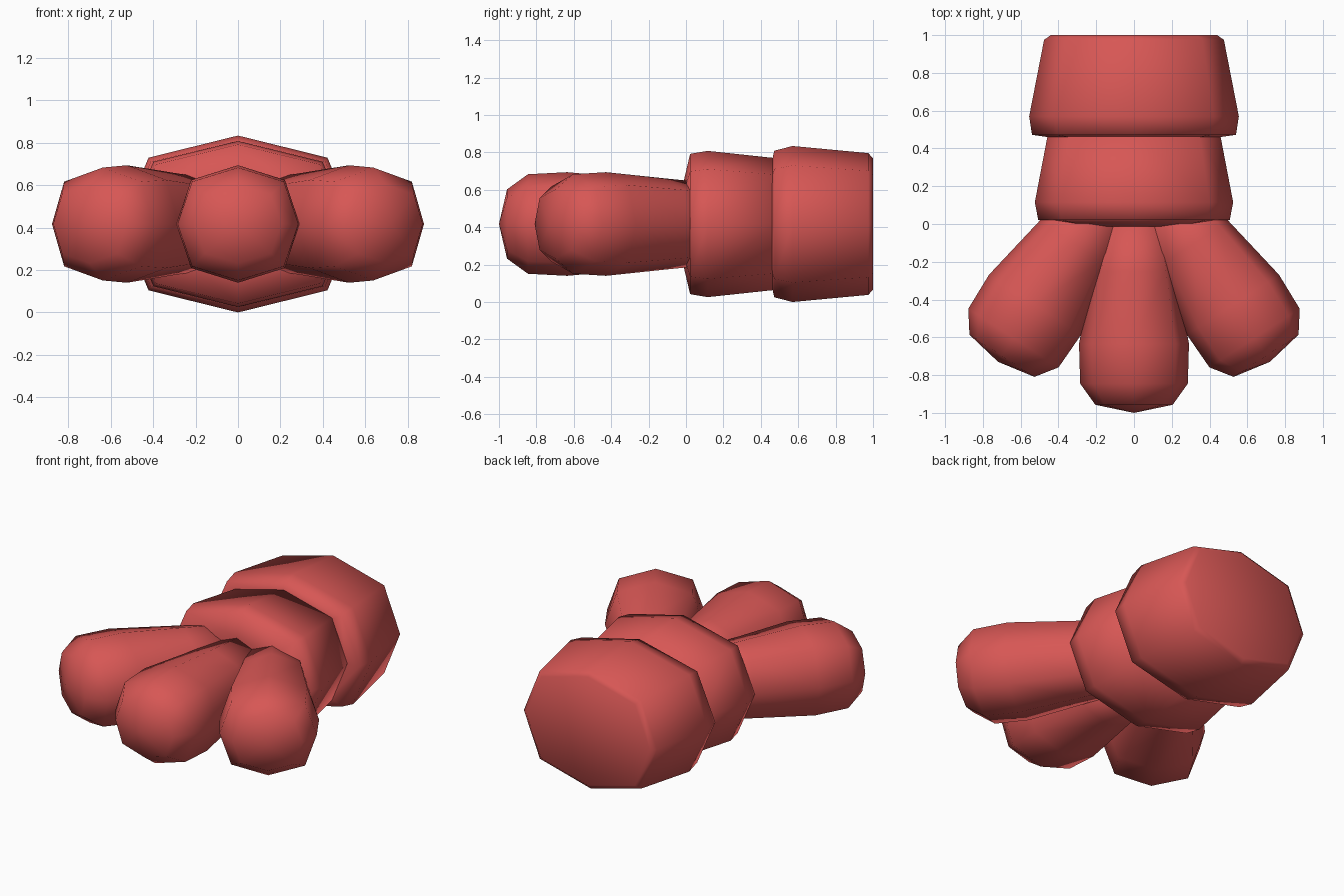
import bpy, bmesh, math
from mathutils import Matrix

if "Cube" in bpy.data.objects:
    bpy.data.objects.remove(bpy.data.objects["Cube"])

CZ = 0.417  # height of the arm axis
SECTION = [(1, 0), (.76, .75), (0, 1), (-.76, .75),
           (-1, 0), (-.76, -.75), (0, -1), (.76, -.75)]

red = bpy.data.materials.new("red")
red.diffuse_color = (0.68, 0.095, 0.09, 1)
red.use_nodes = True
red.node_tree.nodes["Principled BSDF"].inputs["Base Color"].default_value = red.diffuse_color


def loft(name, rings, start=None, tip=None, matrix=Matrix()):
    """Eight-sided tube along y; rings are (y, half width, half height)."""
    bm = bmesh.new()
    loops = [[bm.verts.new((sx * w, y, sz * h)) for sx, sz in SECTION]
             for y, w, h in rings]
    for a, b in zip(loops, loops[1:]):
        for i in range(8):
            j = (i + 1) % 8
            bm.faces.new((a[i], a[j], b[j], b[i]))
    for loop, y in ((loops[0], start), (loops[-1], tip)):
        if y is None:
            bm.faces.new(loop)
        else:
            v = bm.verts.new((0, y, 0))
            for i in range(8):
                bm.faces.new((loop[i], loop[(i + 1) % 8], v))
    bmesh.ops.recalc_face_normals(bm, faces=bm.faces[:])
    bm.transform(Matrix.Translation((0, 0, CZ)) @ matrix)
    me = bpy.data.meshes.new(name)
    bm.to_mesh(me)
    bm.free()
    for p in me.polygons:
        p.use_smooth = True
    me.materials.append(red)
    ob = bpy.data.objects.new(name, me)
    bpy.context.collection.objects.link(ob)


# Two tapered arm segments with rounded rims
loft("rear_segment", [(.458, .44, .33), (.472, .54, .392), (.57, .555, .417),
                      (.975, .476, .379), (1.0, .44, .35)])
loft("front_segment", [(-.012, .32, .23), (.022, .507, .375), (.115, .525, .391),
                       (.48, .455, .352)])

# Three blunt toes fanned out from the front
TOE = [(0, .185, .222), (-.25, .222, .243), (-.635, .291, .277),
       (-.845, .285, .266), (-.957, .205, .185)]
loft("middle_toe", TOE, tip=-1.0)
for side, name in ((1, "right_toe"), (-1, "left_toe")):
    m = Matrix.Translation((side * .178, .105, 0)) @ Matrix.Rotation(side * math.radians(33), 4, 'Z')
    loft(name, TOE, tip=-.995, matrix=m)
